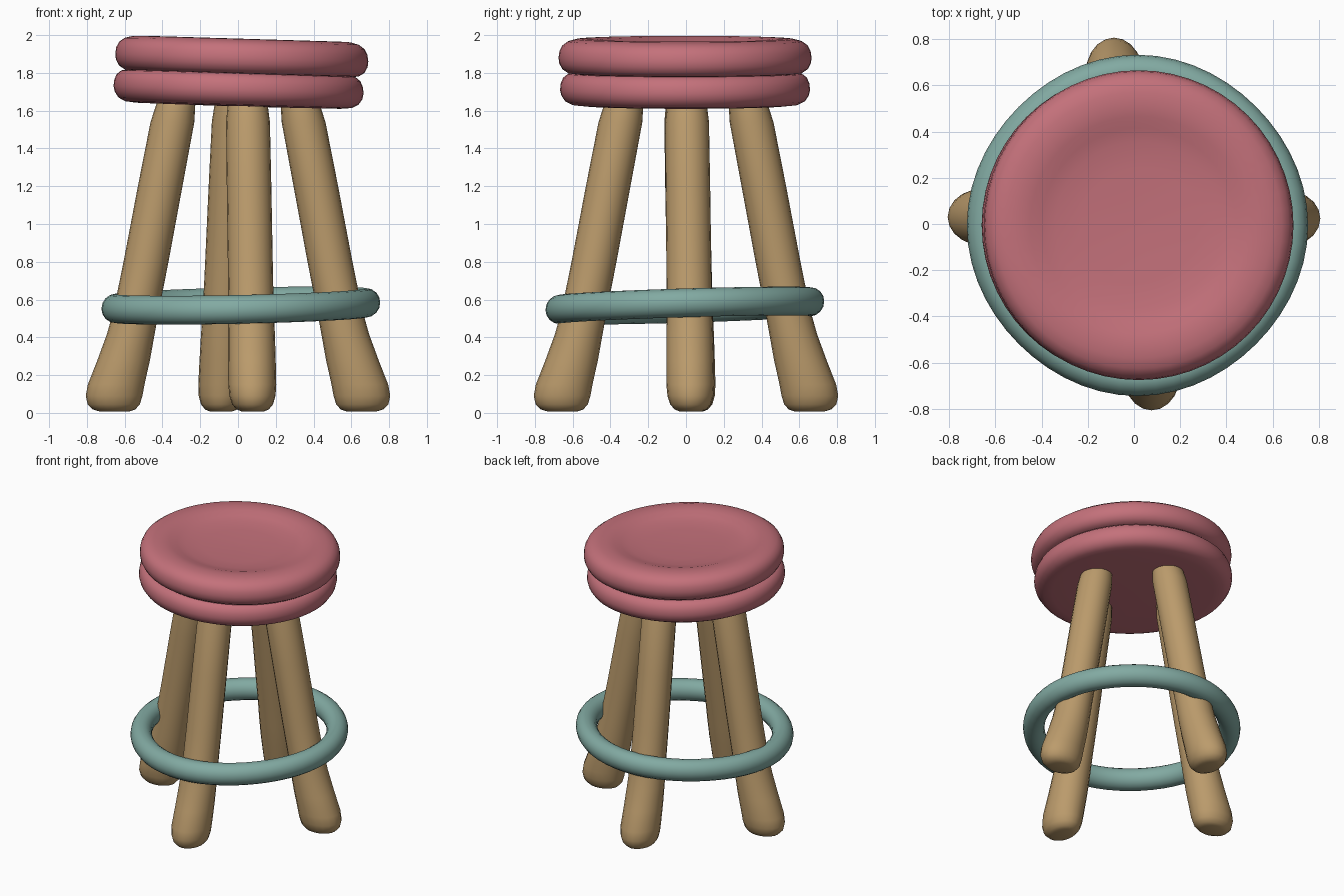
import bpy, bmesh, math
from mathutils import Vector

if "Cube" in bpy.data.objects:
    bpy.data.objects.remove(bpy.data.objects["Cube"])


def material(name, rgb):
    m = bpy.data.materials.new(name)
    m.diffuse_color = (*rgb, 1)
    m.use_nodes = True
    m.node_tree.nodes["Principled BSDF"].inputs["Base Color"].default_value = m.diffuse_color
    return m


pink = material("dusty pink", (0.552, 0.165, 0.197))
wood = material("tan wood", (0.50, 0.330, 0.150))
teal = material("muted teal", (0.223, 0.402, 0.362))


def loft(name, rings, mat, loop=False):
    """Skin a list of vertex rings; cap the ends, or join last to first."""
    bm = bmesh.new()
    vs = [[bm.verts.new(p) for p in ring] for ring in rings]
    n = len(vs[0])
    for i in range(len(vs) if loop else len(vs) - 1):
        a, b = vs[i], vs[(i + 1) % len(vs)]
        for j in range(n):
            k = (j + 1) % n
            bm.faces.new((a[j], a[k], b[k], b[j]))
    if not loop:
        bm.faces.new(vs[0])
        bm.faces.new(vs[-1])
    bmesh.ops.recalc_face_normals(bm, faces=bm.faces)
    me = bpy.data.meshes.new(name)
    bm.to_mesh(me)
    bm.free()
    me.materials.append(mat)
    me.shade_smooth()
    ob = bpy.data.objects.new(name, me)
    bpy.context.collection.objects.link(ob)
    return ob


def angles(n):
    return [2 * math.pi * i / n for i in range(n)]


# Seat: two stacked cushions, slightly tilted, each a lathed profile (r, z)
def cushion(name, profile, cx):
    rings = []
    for r, z in profile:
        ring = []
        for a in angles(56):
            x, y = r * math.cos(a), r * math.sin(a)
            ring.append((x + cx, y - 0.005, z - 0.03 * x))
        rings.append(ring)
    return loft(name, rings, pink)


cushion("lower_cushion", [
    (0.02, 1.622), (0.35, 1.624), (0.54, 1.626), (0.60, 1.632), (0.635, 1.65),
    (0.655, 1.68), (0.662, 1.71), (0.658, 1.745), (0.645, 1.775),
    (0.62, 1.795), (0.57, 1.805), (0.02, 1.81)], 0.003)
cushion("upper_cushion", [
    (0.02, 1.79), (0.57, 1.792), (0.62, 1.80), (0.65, 1.82), (0.666, 1.85),
    (0.670, 1.88), (0.665, 1.915), (0.65, 1.945), (0.62, 1.967),
    (0.575, 1.979), (0.52, 1.981), (0.47, 1.974), (0.42, 1.958),
    (0.36, 1.945), (0.25, 1.937), (0.02, 1.933)], 0.02)


# Legs: profile rows are (height, distance outward, half depth, half width)
LEG = [
    (1.70, 0.315, 0.095, 0.095), (1.62, 0.332, 0.105, 0.107),
    (1.54, 0.347, 0.116, 0.116), (1.20, 0.412, 0.118, 0.118),
    (0.80, 0.487, 0.119, 0.119), (0.55, 0.537, 0.120, 0.120),
    (0.42, 0.567, 0.126, 0.124), (0.28, 0.605, 0.139, 0.126),
    (0.15, 0.645, 0.150, 0.127), (0.09, 0.656, 0.150, 0.122),
    (0.045, 0.658, 0.138, 0.108), (0.018, 0.656, 0.112, 0.085),
    (0.008, 0.654, 0.080, 0.060)]


def leg(name, out, top_shift, foot_shift):
    out = Vector(out)
    side = Vector((abs(out.y), abs(out.x), 0))
    rings = []
    for z, d, depth, width in LEG:
        t = (1.6 - z) / 1.6
        c = out * d + side * (top_shift + (foot_shift - top_shift) * t)
        c.z = z
        rings.append([c + out * depth * math.cos(a) + side * width * math.sin(a)
                      for a in angles(20)])
    return loft(name, rings, wood)


leg("front_leg", (0, -1, 0), 0.052, 0.078)
leg("back_leg", (0, 1, 0), -0.02, -0.09)
leg("left_leg", (-1, 0, 0), 0.0, 0.032)
leg("right_leg", (1, 0, 0), 0.005, 0.025)

# Foot ring: slightly squarish, tilted tube hugging the outside of the legs
tube = []
for a in angles(56):
    r = 0.660 + 0.006 * math.cos(4 * a)
    section = []
    for b in angles(16):
        rr = r + 0.072 * math.cos(b)
        x, y = rr * math.cos(a), rr * math.sin(a)
        z = 0.568 + 0.076 * math.sin(b) + 0.022 * x + 0.03 * y
        section.append((x + 0.015, y - 0.006, z))
    tube.append(section)
loft("foot_ring", tube, teal, loop=True)
